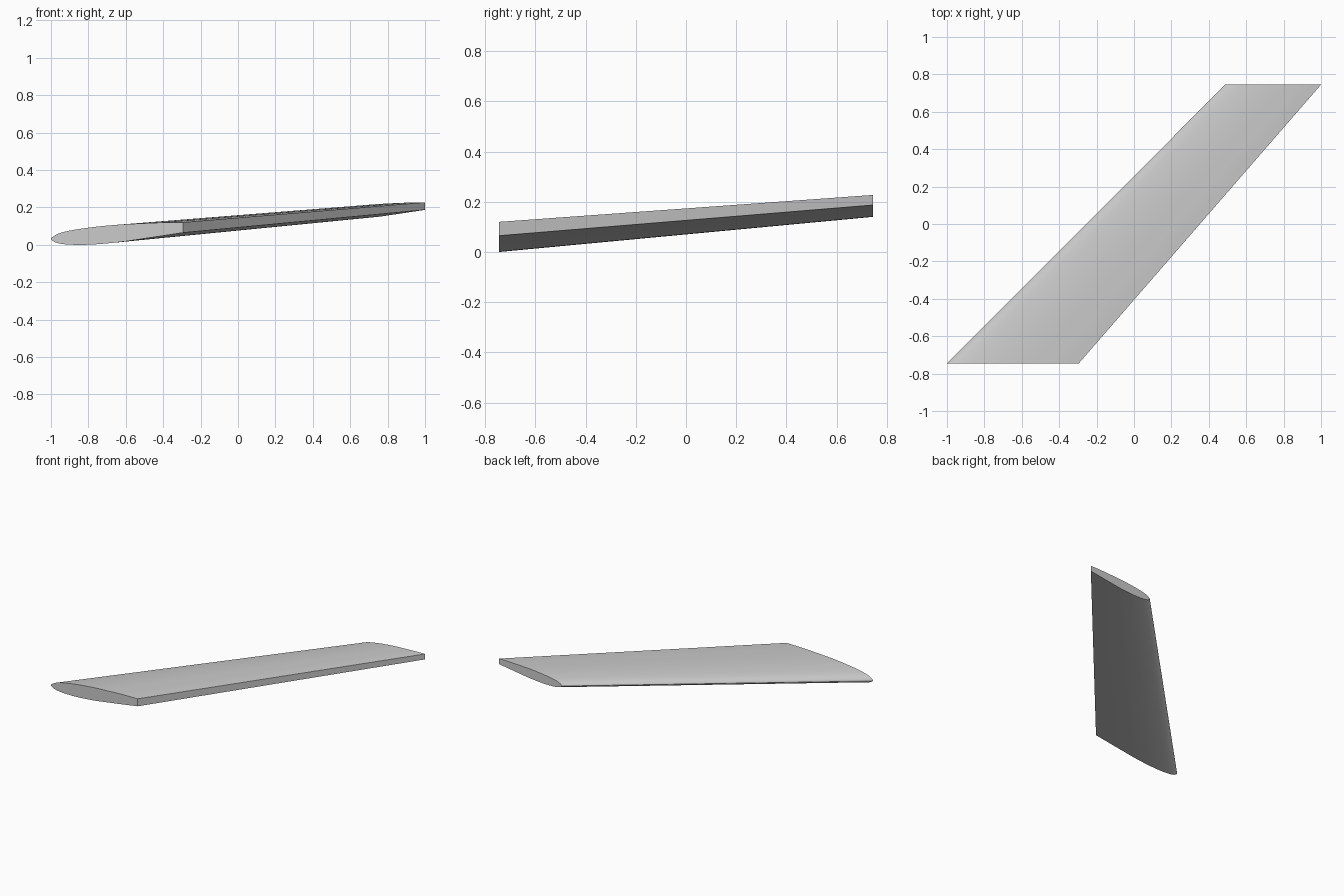
import bpy
import bmesh
import math

cube = bpy.data.objects.get("Cube")
if cube:
    bpy.data.objects.remove(cube, do_unlink=True)

# Wing skin material
skin = bpy.data.materials.new("light_grey")
skin.use_nodes = True
GREY = (0.6, 0.6, 0.6, 1.0)
skin.diffuse_color = GREY
skin.node_tree.nodes["Principled BSDF"].inputs["Base Color"].default_value = GREY

# Root section heights: (distance behind the nose, height)
UPPER = [(0, .032), (.012, .045), (.045, .062), (.1, .076), (.18, .089),
         (.27, .1), (.38, .109), (.5, .115), (.6, .119), (.705, .12)]
LOWER = [(0, .032), (.008, .023), (.03, .011), (.075, .003), (.15, 0),
         (.24, .003), (.36, .014), (.48, .031), (.6, .049), (.705, .065)]


def spline(points, steps=4):
    """Smooth curve through the points."""
    out = []
    for i in range(len(points) - 1):
        a, b = points[i], points[i + 1]
        before = points[max(i - 1, 0)]
        after = points[min(i + 2, len(points) - 1)]
        for s in range(steps):
            t = s / steps
            out.append(tuple(
                b0 + .5 * t * (c - p + t * (2 * p - 5 * b0 + 4 * c - d + t * (3 * (b0 - c) + d - p)))
                for p, b0, c, d in zip(before, a, b, after)))
    return out + [points[-1]]


# One outline running from the lower trailing edge, round the nose, to the upper one
outline = spline(LOWER[::-1] + UPPER[1:])

# Root and tip stations: nose x, y, base height, scale
STATIONS = [(-1.0, -.745, 0, 1), (.488, .745, .14, .512 / .705)]

bm = bmesh.new()
rings = [[bm.verts.new((nose + x * k, y, base + z * k)) for x, z in outline]
         for nose, y, base, k in STATIONS]
root, tip = rings
count = len(outline)
for i in range(count):
    j = (i + 1) % count
    bm.faces.new((root[i], root[j], tip[j], tip[i]))
bm.faces.new(root)
bm.faces.new(tip[::-1])
bmesh.ops.recalc_face_normals(bm, faces=bm.faces)

mesh = bpy.data.meshes.new("swept_wing")
bm.to_mesh(mesh)
bm.free()
mesh.materials.append(skin)
wing = bpy.data.objects.new("swept_wing", mesh)
bpy.context.collection.objects.link(wing)

# Smooth skin with crisp end caps and trailing edge
bpy.ops.object.select_all(action='DESELECT')
wing.select_set(True)
bpy.context.view_layer.objects.active = wing
bpy.ops.object.shade_smooth_by_angle(angle=math.radians(35))
